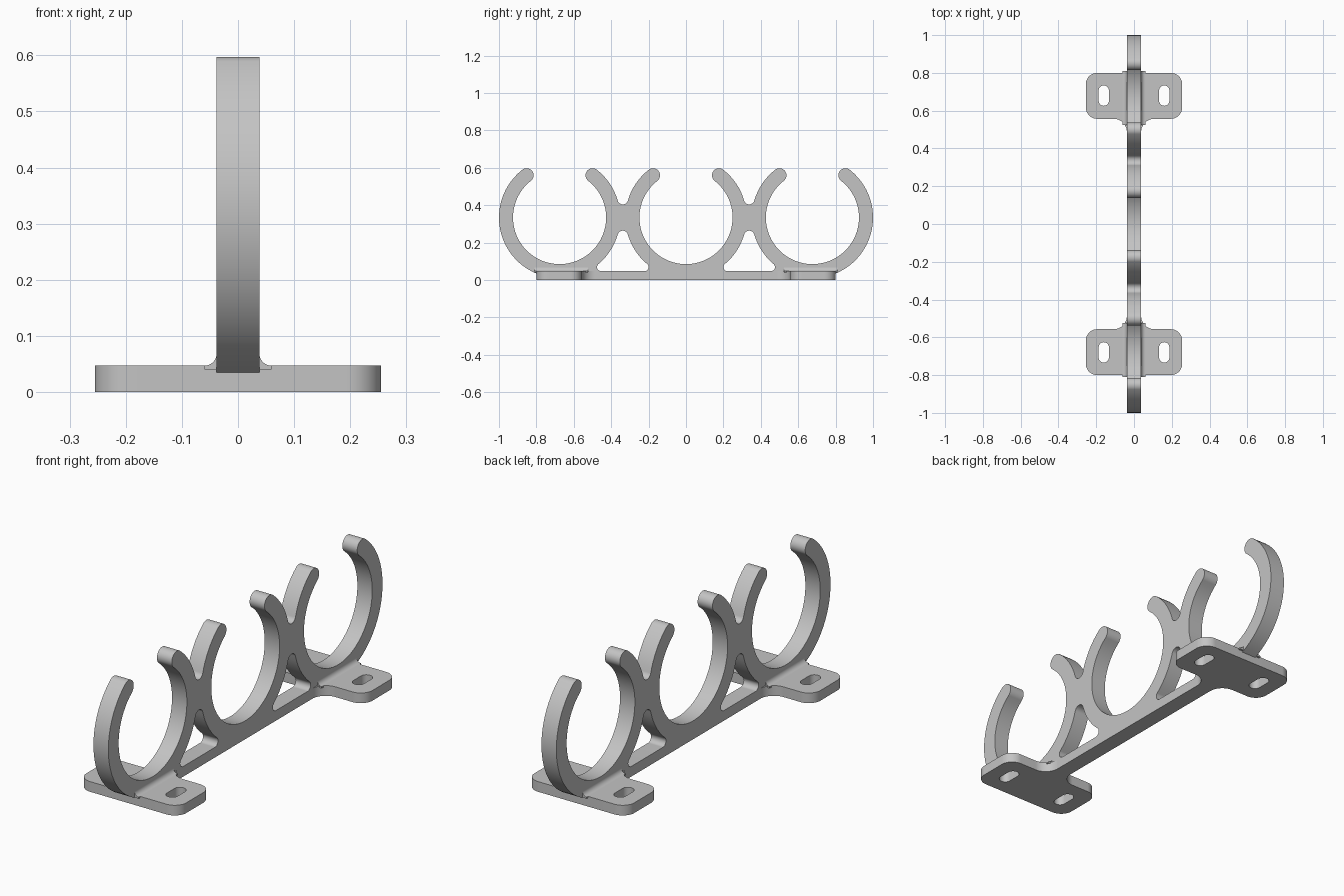
import bpy
import bmesh
from math import acos, asin, atan2, cos, sin, radians, degrees, hypot, ceil
from mathutils import Matrix

if "Cube" in bpy.data.objects:
    bpy.data.objects.remove(bpy.data.objects["Cube"])

grey = bpy.data.materials.new("light grey plastic")
grey.use_nodes = True
colour = (0.55, 0.55, 0.55, 1)
grey.diffuse_color = colour
grey.node_tree.nodes["Principled BSDF"].inputs["Base Color"].default_value = colour

# Main dimensions
HALF = 0.038                    # half thickness of the clip wall
INNER, OUTER = 0.249, 0.324     # ring radii
PITCH, AXIS = 0.676, 0.334      # ring spacing and centre height
BASE = 0.047                    # base thickness
END = 0.8                       # end of the base along y
TIP = 52                        # angle of the ring openings
WEB, CORNER = 0.028, 0.022      # fillet radii


def arc(cx, cy, r, start, stop):
    n = max(6, ceil(abs(stop - start) / 5))
    angles = [radians(start + (stop - start) * i / n) for i in range(n + 1)]
    return [(cx + r * cos(a), cy + r * sin(a)) for a in angles]


def extrude(name, loops, half, matrix, mirror=False):
    """Fill closed loops (outline, then holes) and extrude both ways."""
    curve = bpy.data.curves.new(name, "CURVE")
    curve.dimensions = "2D"
    curve.fill_mode = "BOTH"
    curve.extrude = half
    for loop in loops:
        pts = [p for i, p in enumerate(loop)
               if hypot(p[0] - loop[i - 1][0], p[1] - loop[i - 1][1]) > 1e-4]
        spline = curve.splines.new("POLY")
        spline.points.add(len(pts) - 1)
        for point, (x, y) in zip(spline.points, pts):
            point.co = (x, y, 0, 1)
        spline.use_cyclic_u = True
    temp = bpy.data.objects.new(name + " outline", curve)
    bpy.context.scene.collection.objects.link(temp)
    graph = bpy.context.evaluated_depsgraph_get()
    mesh = bpy.data.meshes.new_from_object(temp.evaluated_get(graph))
    bpy.data.objects.remove(temp)
    bm = bmesh.new()
    bm.from_mesh(mesh)
    bmesh.ops.remove_doubles(bm, verts=bm.verts, dist=1e-5)
    bmesh.ops.transform(bm, matrix=matrix, verts=bm.verts)
    bmesh.ops.recalc_face_normals(bm, faces=bm.faces)
    bm.to_mesh(mesh)
    bm.free()
    mesh.materials.clear()
    mesh.materials.append(grey)
    obj = bpy.data.objects.new(name, mesh)
    bpy.context.scene.collection.objects.link(obj)
    if mirror:
        mod = obj.modifiers.new("mirror", "MIRROR")
        mod.use_axis = (True, True, False)
        mod.use_mirror_merge = False
    return obj


# Clip wall: base bar and three open rings joined by filleted webs
web = degrees(acos(PITCH / 2 / (OUTER + WEB)))
rise = (OUTER + WEB) * sin(radians(web))
drop = AXIS - BASE - CORNER
low = degrees(asin(drop / (OUTER + CORNER)))
reach = (OUTER + CORNER) * cos(radians(low))
out = END - PITCH
foot_angle = degrees(atan2(-(OUTER ** 2 - out ** 2) ** 0.5, out))
mid, cap = (INNER + OUTER) / 2, (OUTER - INNER) / 2
tip_y, tip_z = mid * cos(radians(TIP)), AXIS + mid * sin(radians(TIP))

outline = [(-END, 0), (END, 0)]
for k in (1, 0, -1):
    c = k * PITCH
    outline += arc(c, AXIS, OUTER, foot_angle if k == 1 else web, TIP)
    outline += arc(c + tip_y, tip_z, cap, TIP, TIP + 180)
    outline += arc(c, AXIS, INNER, TIP, -180 - TIP)
    outline += arc(c - tip_y, tip_z, cap, -TIP, 180 - TIP)
    outline += arc(c, AXIS, OUTER, 180 - TIP, 180 - (foot_angle if k == -1 else web))
    if k > -1:
        outline += arc(c - PITCH / 2, AXIS + rise, WEB, -web, web - 180)

loops = [outline]
for a in (-PITCH, 0):
    b = a + PITCH
    loops.append(
        arc(a + PITCH / 2, AXIS - rise, WEB, 180 - web, web)
        + arc(b, AXIS, OUTER, 180 + web, 180 + low)
        + arc(b - reach, AXIS - drop, CORNER, low, -90)
        + arc(a + reach, AXIS - drop, CORNER, -90, -180 - low)
        + arc(a, AXIS, OUTER, -low, -web))
to_side = Matrix(((0, 0, 1, 0), (1, 0, 0, 0), (0, 1, 0, 0), (0, 0, 0, 1)))
parts = [extrude("clip_wall", loops, HALF, to_side)]

# Mounting feet: rounded tabs with slots, flared into the bar
edge, inner_y, r, flare = 0.255, 0.557, 0.06, 0.07
root = HALF - 0.002
tab = [(root, END)]
tab += arc(edge - r, END - r, r, 90, 0)
tab += arc(edge - r, inner_y + r, r, 0, -90)
tab += arc(HALF + flare, inner_y - flare, flare, 90, 180)
tab += [(root, inner_y - flare)]
slot_x, slot_y, slot_r, slot_half = 0.16, 0.68, 0.027, 0.027
slot = (arc(slot_x, slot_y + slot_half, slot_r, 0, 180)
        + arc(slot_x, slot_y - slot_half, slot_r, 180, 360))
parts.append(extrude("mounting_feet", [tab, slot], BASE / 2,
                     Matrix.Translation((0, 0, BASE / 2)), True))

# Concave fillets where the rings stand on the feet
y0, y1 = 0.525, 0.81
fillet = [(root, BASE - 0.007), (HALF + CORNER, BASE - 0.007)]
fillet += arc(HALF + CORNER, BASE + CORNER, CORNER, 270, 180)
fillet += [(root, BASE + CORNER)]
to_front = Matrix(((1, 0, 0, 0), (0, 0, -1, (y0 + y1) / 2), (0, 1, 0, 0), (0, 0, 0, 1)))
parts.append(extrude("foot_fillets", [fillet], (y1 - y0) / 2, to_front, True))

# Smooth the curved walls and keep the edges sharp
bpy.ops.object.select_all(action="DESELECT")
for part in parts:
    part.select_set(True)
bpy.context.view_layer.objects.active = parts[0]
bpy.ops.object.shade_smooth_by_angle(angle=radians(30))
